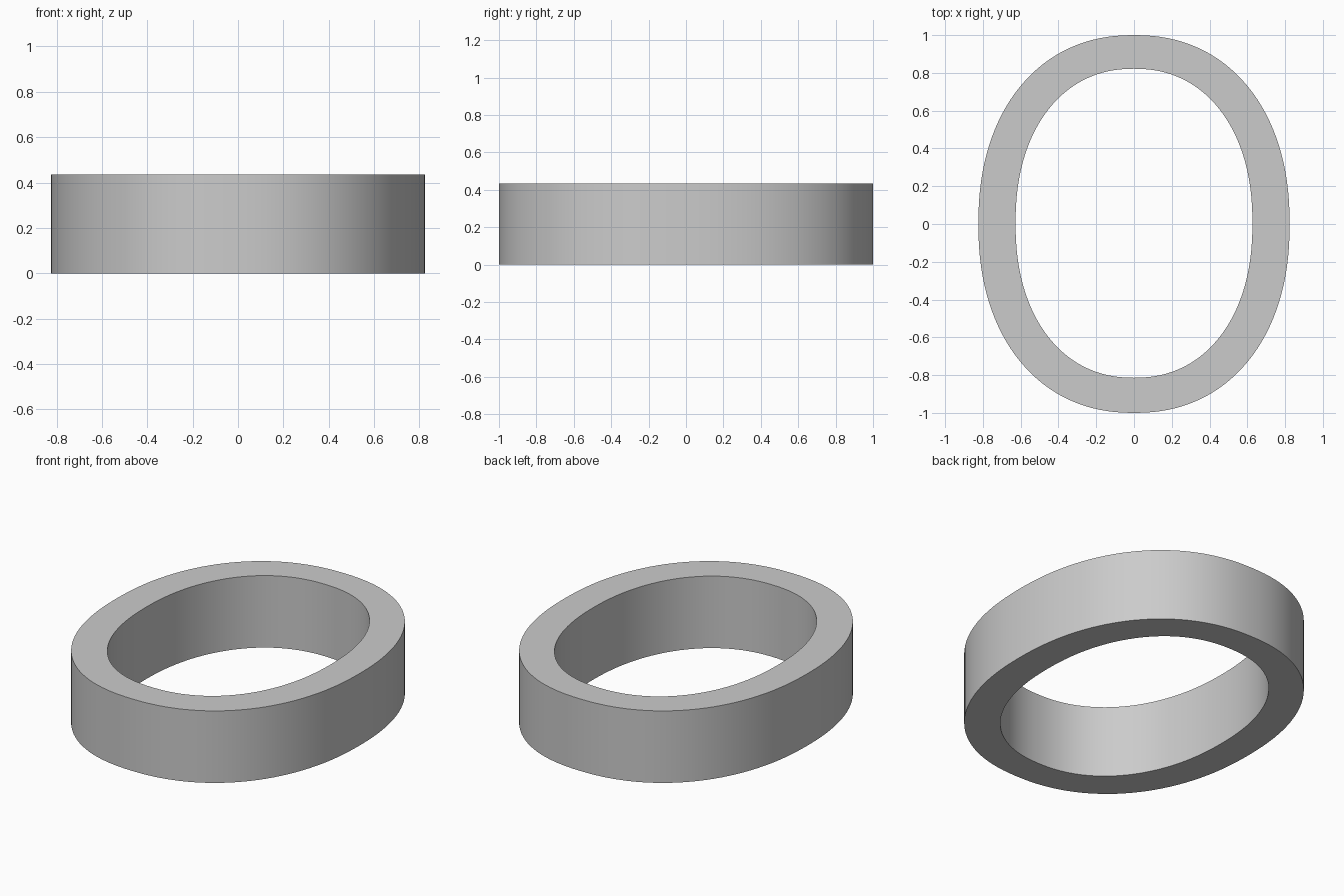
import bpy, bmesh, math

if "Cube" in bpy.data.objects:
    bpy.data.objects.remove(bpy.data.objects["Cube"])

HEIGHT = 0.435
SEGMENTS = 128


def oval(bm, rx, ry, cy, z, power=2.2):
    """Ring of vertices along a slightly squared oval."""
    ring = []
    for i in range(SEGMENTS):
        t = 2 * math.pi * i / SEGMENTS
        c, s = math.cos(t), math.sin(t)
        x = rx * math.copysign(abs(c) ** (2 / power), c)
        y = ry * math.copysign(abs(s) ** (2 / power), s)
        ring.append(bm.verts.new((x, y + cy, z)))
    return ring


# Rings in order around the rectangular wall section
bm = bmesh.new()
outer, inner = (0.824, 1.0, 0.0), (0.627, 0.818, 0.004)
rings = [oval(bm, *outer, 0), oval(bm, *outer, HEIGHT),
         oval(bm, *inner, HEIGHT), oval(bm, *inner, 0)]

# Outer wall, top, inner wall and bottom
for k in range(4):
    a, b = rings[k], rings[(k + 1) % 4]
    for i in range(SEGMENTS):
        j = (i + 1) % SEGMENTS
        bm.faces.new((a[i], a[j], b[j], b[i]))
bmesh.ops.recalc_face_normals(bm, faces=bm.faces)

mesh = bpy.data.meshes.new("oval_ring")
bm.to_mesh(mesh)
bm.free()
ring = bpy.data.objects.new("oval_ring", mesh)
bpy.context.collection.objects.link(ring)

# Smooth walls with sharp rims
bpy.context.view_layer.objects.active = ring
ring.select_set(True)
bpy.ops.object.shade_smooth_by_angle(angle=math.radians(30))
